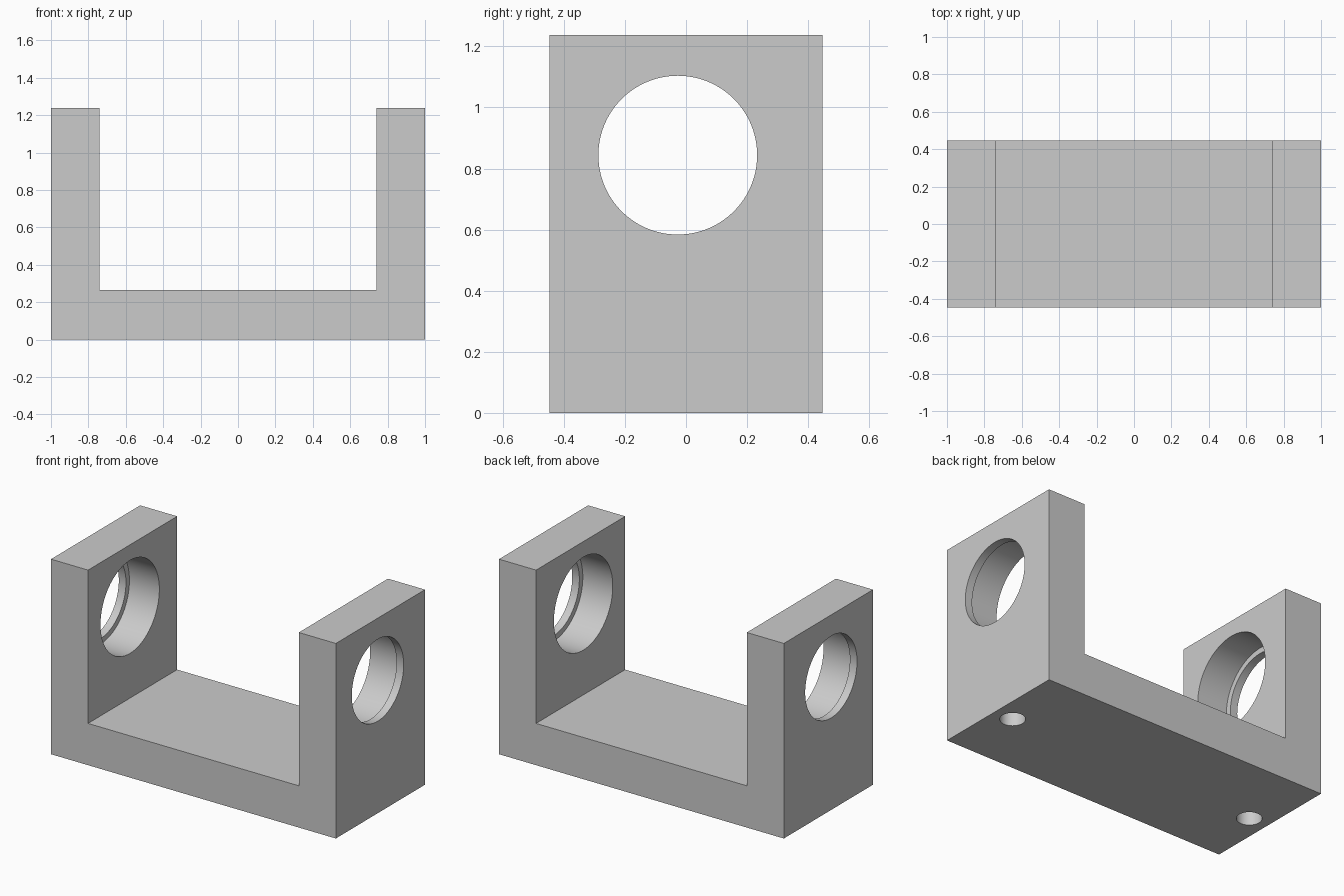
import bpy
import bmesh
from math import cos, sin, tau, radians
from mathutils import Matrix, Vector

HALF_DEPTH = 0.447
HEIGHT = 1.238
FLOOR = 0.265
ARM_INNER = 0.74
HOLE_Y = -0.027
BORE_Z = 0.844
SEGMENTS = 96

cube = bpy.data.objects.get("Cube")
if cube:
    bpy.data.objects.remove(cube, do_unlink=True)

steel = bpy.data.materials.new("light_grey_metal")
steel.use_nodes = True
GREY = (0.6, 0.6, 0.6, 1)
steel.diffuse_color = GREY
steel.node_tree.nodes["Principled BSDF"].inputs["Base Color"].default_value = GREY


def make_object(name, bm):
    bmesh.ops.recalc_face_normals(bm, faces=bm.faces[:])
    mesh = bpy.data.meshes.new(name)
    bm.to_mesh(mesh)
    bm.free()
    mesh.materials.append(steel)
    obj = bpy.data.objects.new(name, mesh)
    bpy.context.collection.objects.link(obj)
    return obj


def lathe_cutter(name, profile, origin, axis):
    """Solid of revolution; profile is (distance along axis, radius) pairs."""
    turn = Vector((0, 0, 1)).rotation_difference(Vector(axis)).to_matrix().to_4x4()
    place = Matrix.Translation(origin) @ turn
    bm = bmesh.new()
    rings = []
    for d, r in profile:
        angles = [tau * i / SEGMENTS for i in range(SEGMENTS)]
        rings.append([bm.verts.new(place @ Vector((r * cos(a), r * sin(a), d)))
                      for a in angles])
    for low, high in zip(rings, rings[1:]):
        for i in range(SEGMENTS):
            j = (i + 1) % SEGMENTS
            bm.faces.new((low[i], low[j], high[j], high[i]))
    bm.faces.new(rings[0])
    bm.faces.new(rings[-1])
    cutter = make_object(name, bm)
    cutter.hide_render = True
    return cutter


# U-shaped bracket body: half outline mirrored, then extruded in depth
half = [(1, 0), (1, HEIGHT), (ARM_INNER, HEIGHT), (ARM_INNER, FLOOR)]
outline = half + [(-x, z) for x, z in reversed(half)]
bm = bmesh.new()
face = bm.faces.new([bm.verts.new((x, -HALF_DEPTH, z)) for x, z in outline])
extruded = bmesh.ops.extrude_face_region(bm, geom=[face])["geom"]
bmesh.ops.translate(bm, vec=(0, 2 * HALF_DEPTH, 0),
                    verts=[v for v in extruded if isinstance(v, bmesh.types.BMVert)])
bracket = make_object("u_bracket", bm)

# Stepped bearing bores with a thin outer lip, and blind bolt holes underneath
bore = [(0.6, 0.295), (0.95, 0.295), (0.95, 0.26), (1.1, 0.26)]
bolt = [(-0.1, 0.073), (0.27, 0.073)]
cutters = []
for side, label in ((1, "left"), (-1, "right")):
    cutters.append(lathe_cutter(label + "_bore_cutter", bore,
                                (0, HOLE_Y, BORE_Z), (side, 0, 0)))
    cutters.append(lathe_cutter(label + "_bolt_cutter", bolt,
                                (side * 0.87, HOLE_Y, 0), (0, 0, 1)))

bpy.ops.object.select_all(action="DESELECT")
bpy.context.view_layer.objects.active = bracket
bracket.select_set(True)
for cutter in cutters:
    mod = bracket.modifiers.new(cutter.name, "BOOLEAN")
    mod.operation = "DIFFERENCE"
    mod.solver = "EXACT"
    mod.object = cutter
    bpy.ops.object.modifier_apply(modifier=mod.name)
for cutter in cutters:
    bpy.data.objects.remove(cutter, do_unlink=True)

bpy.ops.object.shade_smooth_by_angle(angle=radians(30))
